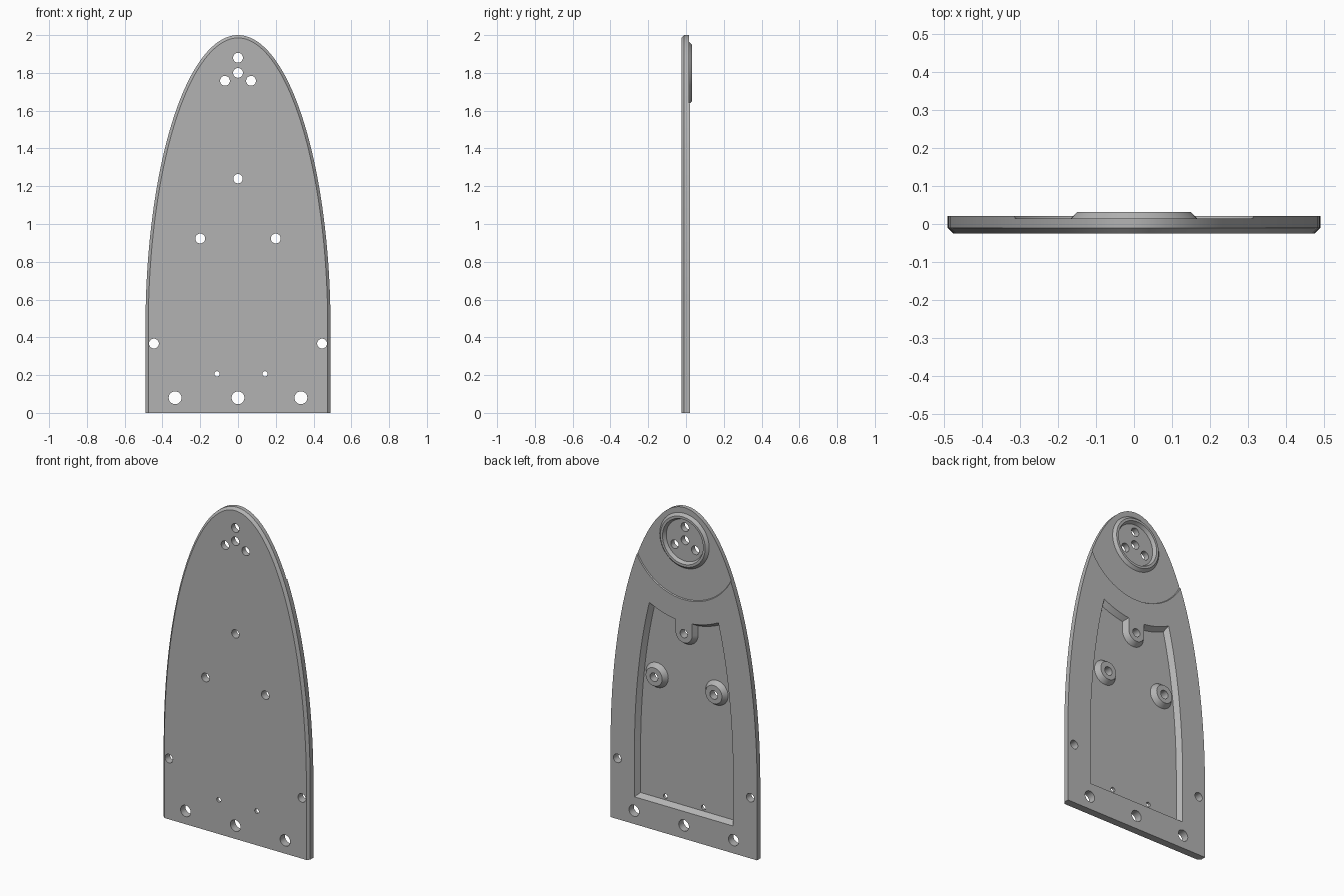
import bpy, bmesh
from math import sin, cos, pi, hypot

if "Cube" in bpy.data.objects:
    bpy.data.objects.remove(bpy.data.objects["Cube"])

HALF_W, TOP, SPRING = 0.49, 2.0, 0.45      # outline: straight sides, then half ellipse
FRONT, BACK, FLOOR = -0.025, 0.021, -0.009
HUB = 1.8                                   # height of the round mount

grey = bpy.data.materials.new("grey")
grey.use_nodes = True
grey.diffuse_color = (0.45, 0.45, 0.45, 1)
grey.node_tree.nodes["Principled BSDF"].inputs["Base Color"].default_value = (0.45, 0.45, 0.45, 1)


def edge_point(t, inset):
    """Point on the elliptical edge, moved inward along its normal."""
    rise = TOP - SPRING
    nx, nz = cos(t) * rise, sin(t) * HALF_W
    n = hypot(nx, nz)
    return HALF_W * cos(t) - inset * nx / n, SPRING + rise * sin(t) - inset * nz / n


def outline(inset):
    arch = [edge_point(pi * i / 96, inset) for i in range(97)]
    return [(HALF_W - inset, 0)] + arch + [(inset - HALF_W, 0)]


def circle(x, z, r, n=48):
    return [(x + r * cos(2 * pi * i / n), z + r * sin(2 * pi * i / n)) for i in range(n)]


def tab(x, z, r, n=24):
    """Half circle below, straight sides running up."""
    low = [(x + r * cos(pi + pi * i / n), z + r * sin(pi + pi * i / n)) for i in range(n + 1)]
    return low + [(x + r, z + 0.2), (x - r, z + 0.2)]


def pocket(d):
    """Sides follow the outline, the top follows a circle around the hub."""
    radius, lo, hi = 0.49 + d, 0, pi / 2
    for _ in range(40):
        mid = (lo + hi) / 2
        x, z = edge_point(mid, 0.16 + d)
        if hypot(x, z - HUB) > radius:
            lo = mid
        else:
            hi = mid
    side = [edge_point(lo * i / 24, 0.16 + d) for i in range(25)]
    xe = side[-1][0]
    arc = []
    for i in range(1, 24):
        x = xe * (1 - i / 12)
        arc.append((x, HUB - (radius ** 2 - x ** 2) ** 0.5))
    right = [(0.33 - d, 0.165 + d)] + side
    return right + arc + [(-x, z) for x, z in reversed(right)]


def loft(name, *levels):
    """Solid through matching sections, each given as (section, y)."""
    bm = bmesh.new()
    rings = [[bm.verts.new((x, y, z)) for x, z in pts] for pts, y in levels]
    n = len(rings[0])
    for a, b in zip(rings, rings[1:]):
        for i in range(n):
            j = (i + 1) % n
            bm.faces.new((a[i], a[j], b[j], b[i]))
    bm.faces.new(rings[0])
    bm.faces.new(rings[-1])
    bmesh.ops.recalc_face_normals(bm, faces=bm.faces)
    mesh = bpy.data.meshes.new(name)
    bm.to_mesh(mesh)
    bm.free()
    ob = bpy.data.objects.new(name, mesh)
    bpy.context.collection.objects.link(ob)
    return ob


def combine(target, tool, operation="DIFFERENCE"):
    mod = target.modifiers.new("cut", "BOOLEAN")
    mod.operation, mod.solver, mod.object = operation, "EXACT", tool
    graph = bpy.context.evaluated_depsgraph_get()
    mesh = bpy.data.meshes.new_from_object(target.evaluated_get(graph))
    target.modifiers.clear()
    target.data = mesh
    bpy.data.objects.remove(tool)


def draft(y):
    """Slope of pocket and boss walls: zero at the back surface."""
    return 0.02 * (BACK - y) / (BACK - FLOOR)


# Plate with a bevelled front rim
plate = loft("mounting_plate", (outline(0.015), FRONT), (outline(0), -0.01), (outline(0), BACK))

# Back pocket, leaving three bosses standing
over = 0.035
cutter = loft("pocket_cutter", (pocket(draft(FLOOR)), FLOOR), (pocket(draft(over)), over))
for x, z, shape in ((-0.2, 0.925, circle), (0.2, 0.925, circle), (0, 1.24, tab)):
    boss = loft("boss", *[(shape(x, z, 0.055 + draft(y)), y) for y in (FLOOR - 0.01, over + 0.01)])
    combine(cutter, boss)
combine(plate, cutter)

# Shallow round step at the top of the back
combine(plate, loft("step_cutter", (circle(0, HUB, 0.35, 128), 0.015), (circle(0, HUB, 0.36, 128), 0.03)))

# Raised round mount with a sunken face
combine(plate, loft("mount", (circle(0, HUB, 0.174, 64), 0.006), (circle(0, HUB, 0.15, 64), 0.031)), "UNION")
combine(plate, loft("mount_cutter", (circle(0, HUB, 0.125, 64), 0.01), (circle(0, HUB, 0.14, 64), 0.04)))

# Through holes: x, z, radius
holes = [(0, 1.88, 0.026), (0, HUB, 0.026), (0, 1.24, 0.025), (0, 0.08, 0.034),
         (-0.111, 0.207, 0.014), (0.143, 0.207, 0.014)]
for s in (-1, 1):
    holes += [(s * 0.069, 1.758, 0.026), (s * 0.2, 0.923, 0.026),
              (s * 0.445, 0.367, 0.026), (s * 0.333, 0.08, 0.034)]
for x, z, r in holes:
    combine(plate, loft("hole_cutter", (circle(x, z, r, 32), -0.1), (circle(x, z, r, 32), 0.1)))

# Finish
plate.data.materials.clear()
plate.data.materials.append(grey)
bpy.context.view_layer.objects.active = plate
plate.select_set(True)
bpy.ops.object.shade_smooth_by_angle(angle=0.4)
